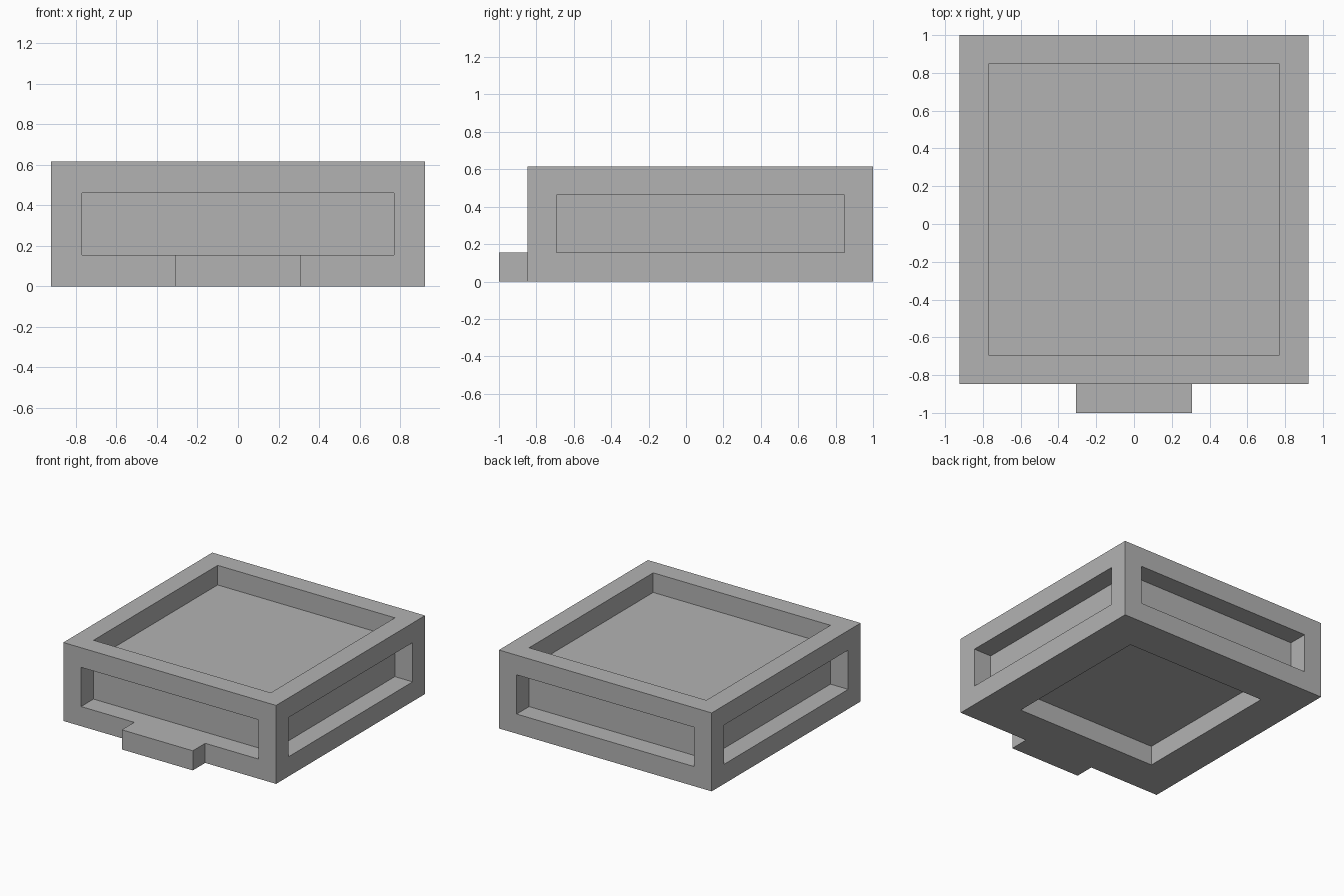
import bpy
import bmesh

default = bpy.data.objects.get("Cube")
if default:
    bpy.data.objects.remove(default, do_unlink=True)

U = 1 / 13      # design module: the body is 24 x 24 x 8 modules
CY = 1          # body centre along y, in modules

grey = bpy.data.materials.new("plain grey")
grey.use_nodes = True
COLOUR = (0.45, 0.45, 0.45, 1)
grey.diffuse_color = COLOUR
grey.node_tree.nodes["Principled BSDF"].inputs["Base Color"].default_value = COLOUR


def box(name, x, y, z):
    """Box from (low, high) ranges in modules."""
    bm = bmesh.new()
    bmesh.ops.create_cube(bm, size=1)
    for v in bm.verts:
        v.co = [U * (r[0] if c < 0 else r[1]) for c, r in zip(v.co, (x, y, z))]
    mesh = bpy.data.meshes.new(name)
    bm.to_mesh(mesh)
    bm.free()
    mesh.materials.append(grey)
    obj = bpy.data.objects.new(name, mesh)
    bpy.context.collection.objects.link(obj)
    return obj


def square(name, half, z):
    return box(name, (-half, half), (CY - half, CY + half), z)


def combine(target, tool, operation):
    mod = target.modifiers.new(tool.name, 'BOOLEAN')
    mod.operation = operation
    mod.solver = 'EXACT'
    mod.object = tool
    tool.hide_render = True
    tool.hide_set(True)


# Main block with the front step joined on
body = square("body", 12, (0, 8))
step = box("front_step", (-4, 4), (-13, -10), (0, 2))
combine(body, step, 'UNION')

# Recesses in the top and the underside
combine(body, square("top_recess_cutter", 10, (6, 9)), 'DIFFERENCE')
combine(body, square("underside_recess_cutter", 8, (-1, 2)), 'DIFFERENCE')

# Long window recess in each of the four walls
for side, s in (("left", 1), ("right", -1)):
    cutter = box(side + "_recess_cutter", sorted((10 * s, 14 * s)),
                 (CY - 10, CY + 10), (2, 6))
    combine(body, cutter, 'DIFFERENCE')
for side, s in (("back", 1), ("front", -1)):
    cutter = box(side + "_recess_cutter", (-10, 10),
                 sorted((CY + 10 * s, CY + 14 * s)), (2, 6))
    combine(body, cutter, 'DIFFERENCE')

# Bake the cuts and drop the cutters
bpy.context.view_layer.update()
graph = bpy.context.evaluated_depsgraph_get()
baked = bpy.data.meshes.new_from_object(body.evaluated_get(graph))
tools = [m.object for m in body.modifiers]
body.modifiers.clear()
body.data = baked
for tool in tools:
    bpy.data.objects.remove(tool, do_unlink=True)
body.data.materials.clear()
body.data.materials.append(grey)
for face in body.data.polygons:
    face.material_index = 0
    face.use_smooth = False
